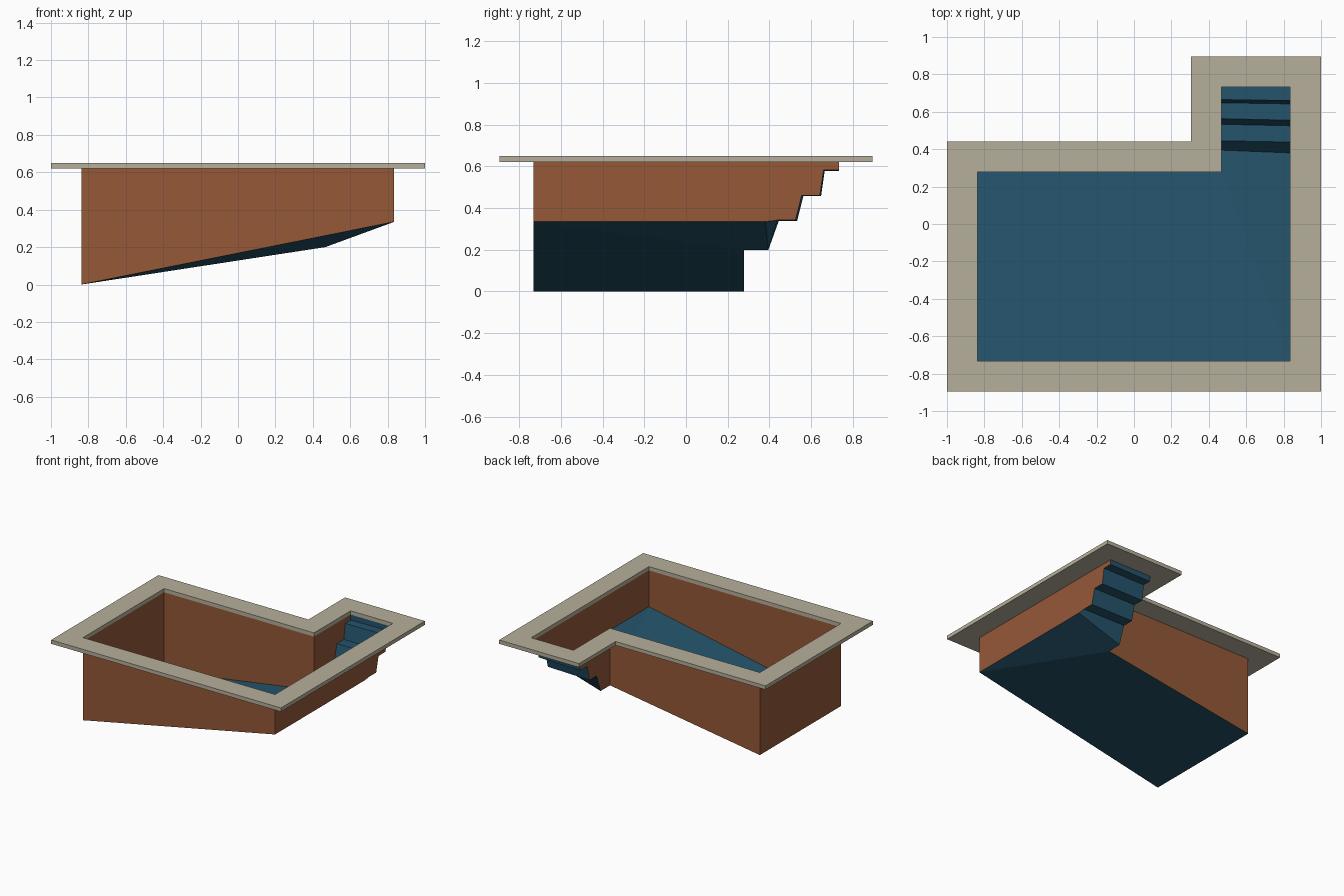
import bpy, bmesh

if "Cube" in bpy.data.objects:
    bpy.data.objects.remove(bpy.data.objects["Cube"])


def material(name, rgb):
    m = bpy.data.materials.new(name)
    m.diffuse_color = (*rgb, 1)
    m.use_nodes = True
    m.node_tree.nodes["Principled BSDF"].inputs["Base Color"].default_value = m.diffuse_color
    return m


STONE = material("stone", (0.47, 0.43, 0.33))
BROWN = material("brown_wall", (0.30, 0.098, 0.039))
BLUE = material("pool_blue", (0.018, 0.088, 0.148))


def make_object(name, faces, mat):
    """Build a mesh from polygons given as point lists, welding shared points."""
    bm = bmesh.new()
    for pts in faces:
        bm.faces.new([bm.verts.new(p) for p in pts])
    bmesh.ops.remove_doubles(bm, verts=bm.verts, dist=1e-5)
    me = bpy.data.meshes.new(name)
    bm.to_mesh(me)
    bm.free()
    me.materials.append(mat)
    ob = bpy.data.objects.new(name, me)
    bpy.context.collection.objects.link(ob)
    return ob


# Key dimensions
X0, XS, X1 = -0.837, 0.467, 0.835        # deep end, stair side, shallow end
Y0, YN, Y1 = -0.732, 0.278, 0.733        # front, notch, back of stairs
RIM, TOP = 0.62, 0.65

# Coping: L-shaped ring extruded from RIM to TOP
inner = [(X0, Y0), (X1, Y0), (X1, Y1), (XS, Y1), (XS, YN), (X0, YN)]
outer = [(-1, -0.895), (1, -0.895), (1, 0.895),
         (0.305, 0.895), (0.305, 0.44), (-1, 0.44)]
ring = []
for i in range(6):
    j = (i + 1) % 6
    a, b, c, d = outer[i], outer[j], inner[j], inner[i]
    ring.append([(*p, TOP) for p in (a, b, c, d)])
    ring.append([(*p, RIM) for p in (d, c, b, a)])
    ring.append([(*a, RIM), (*b, RIM), (*b, TOP), (*a, TOP)])
    ring.append([(*c, RIM), (*d, RIM), (*d, TOP), (*c, TOP)])
make_object("coping", ring, STONE)

# Stair profiles (y, z) along the left and right side of the stairwell
left = [(0.395, 0.20), (0.445, 0.338), (0.533, 0.338), (0.563, 0.457),
        (0.648, 0.457), (0.665, 0.577), (Y1, 0.577), (Y1, RIM)]
right = [(0.38, 0.335), (0.438, 0.342), (0.525, 0.342), (0.555, 0.461),
         (0.642, 0.461), (0.660, 0.582), (Y1, 0.582), (Y1, RIM)]
L = [(XS, y, z) for y, z in left]
R = [(X1, y, z) for y, z in right]

# Sloping floor with a folded landing in front of the stairs
deep_front, deep_back = (X0, Y0, 0.0), (X0, YN, 0.0)
shallow_front, corner = (X1, Y0, 0.335), (XS, YN, 0.20)
make_object("floor", [
    [deep_front, shallow_front, corner, deep_back],
    [shallow_front, R[0], L[0], corner]], BLUE)

# Stairs: treads and risers bridging both profiles
make_object("stairs", [[L[i], R[i], R[i + 1], L[i + 1]]
                       for i in range(len(L) - 1)], BLUE)


def up(p):
    return (p[0], p[1], RIM)


# Basin walls, normals facing into the pool
walls = [
    [shallow_front, deep_front, up(deep_front), up(shallow_front)],
    [deep_front, deep_back, up(deep_back), up(deep_front)],
    [deep_back, corner, up(corner), up(deep_back)],
    [corner] + L + [up(corner)],
    [up(shallow_front)] + R[::-1] + [shallow_front],
]
make_object("basin_walls", walls, BROWN)
